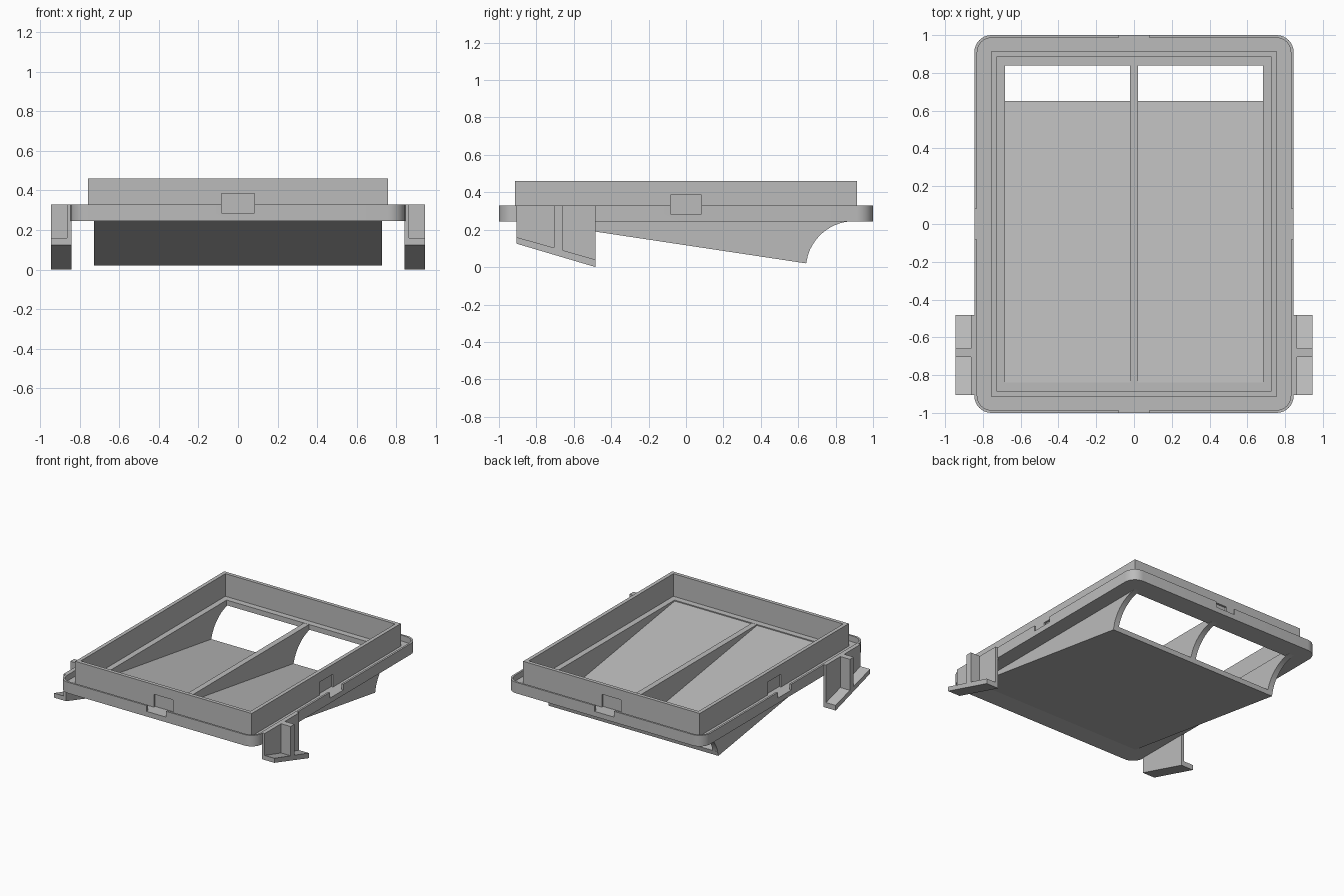
import bpy, bmesh, math

cube = bpy.data.objects.get("Cube")
if cube:
    bpy.data.objects.remove(cube, do_unlink=True)

grey = bpy.data.materials.new("plain grey")
grey.use_nodes = True
grey.diffuse_color = (0.5, 0.5, 0.5, 1)
grey.node_tree.nodes["Principled BSDF"].inputs["Base Color"].default_value = (0.5, 0.5, 0.5, 1)


def finish(bm, name, smooth=False):
    """Turn a bmesh into a named grey object."""
    bmesh.ops.remove_doubles(bm, verts=bm.verts, dist=1e-5)
    bmesh.ops.recalc_face_normals(bm, faces=bm.faces)
    mesh = bpy.data.meshes.new(name)
    bm.to_mesh(mesh)
    bm.free()
    mesh.materials.append(grey)
    obj = bpy.data.objects.new(name, mesh)
    bpy.context.collection.objects.link(obj)
    if smooth:
        shade(obj)
    return obj


def shade(obj):
    bpy.ops.object.select_all(action="DESELECT")
    obj.select_set(True)
    bpy.context.view_layer.objects.active = obj
    bpy.ops.object.shade_smooth_by_angle(angle=math.radians(30))


def prism(name, profile, x0, x1, smooth=False):
    """Extrude a (y, z) profile along x."""
    bm = bmesh.new()
    face = bm.faces.new([bm.verts.new((x0, y, z)) for y, z in profile])
    new = bmesh.ops.extrude_face_region(bm, geom=[face])["geom"]
    bmesh.ops.translate(bm, vec=(x1 - x0, 0, 0),
                        verts=[v for v in new if isinstance(v, bmesh.types.BMVert)])
    return finish(bm, name, smooth)


def box(name, x0, x1, y0, y1, z0, z1):
    return prism(name, [(y0, z0), (y1, z0), (y1, z1), (y0, z1)], x0, x1)


def rounded_loop(bm, hx, hy, r, z, steps=8):
    loop = []
    for i, (sx, sy) in enumerate([(1, 1), (-1, 1), (-1, -1), (1, -1)]):
        for k in range(steps + 1):
            a = math.pi / 2 * (i + k / steps)
            loop.append(bm.verts.new((sx * (hx - r) + r * math.cos(a),
                                      sy * (hy - r) + r * math.sin(a), z)))
    return loop


# Tray: rim, groove, upright wall and inner ledge as one chain of loops
BOTTOM, FLOOR, RIM, TOP = 0.245, 0.285, 0.33, 0.46
sections = [
    (0.845, 1.0, 0.09, BOTTOM), (0.845, 1.0, 0.09, RIM),
    (0.83, 0.985, 0.075, RIM), (0.83, 0.985, 0.075, FLOOR),
    (0.757, 0.913, 0, FLOOR), (0.757, 0.913, 0, TOP),
    (0.728, 0.885, 0, TOP), (0.728, 0.885, 0, FLOOR),
    (0.684, 0.838, 0, FLOOR), (0.684, 0.838, 0, BOTTOM),
]
bm = bmesh.new()
loops = [rounded_loop(bm, *s) for s in sections]
for a, b in zip(loops, loops[1:] + loops[:1]):
    for i in range(len(a)):
        j = (i + 1) % len(a)
        bm.faces.new((a[i], a[j], b[j], b[i]))
# Square corners leave coincident points, which are merged away
bmesh.ops.remove_doubles(bm, verts=bm.verts, dist=1e-5)
tray = finish(bm, "tray")

# Latch notches through the rim and into the wall, one per side
W, Z0, Z1 = 0.083, FLOOR, 0.385
cutters = []
for s in (-1, 1):
    ys, xs = sorted((s * 0.898, s * 1.1)), sorted((s * 0.742, s * 0.95))
    cutters.append(box("notch_cutter", -W, W, *ys, Z0, Z1))
    cutters.append(box("notch_cutter", *xs, -W, W, Z0, Z1))
for c in cutters:
    c.hide_render = True
    c.hide_set(True)
    mod = tray.modifiers.new("notch", "BOOLEAN")
    mod.operation, mod.solver, mod.object = "DIFFERENCE", "EXACT", c
bpy.ops.object.select_all(action="DESELECT")
tray.select_set(True)
bpy.context.view_layer.objects.active = tray
for mod in list(tray.modifiers):
    bpy.ops.object.modifier_apply(modifier=mod.name)
for c in cutters:
    bpy.data.objects.remove(c, do_unlink=True)
shade(tray)

# Chute under the tray: two side walls, a centre rib and a sloping floor
R, CY, CZ = 0.26, 0.9, -0.014
start = math.asin((0.02 - CZ) / R)
arc = []
for k in range(15):
    a = start + (math.pi / 2 - start) * k / 14
    arc.append((CY - R * math.cos(a), CZ + R * math.sin(a)))


def web(top):
    return [(-0.85, top), (-0.85, BOTTOM)] + arc + [(CY, top)]


prism("chute_wall_left", web(0.25), 0.684, 0.727, True)
prism("chute_wall_right", web(0.25), -0.727, -0.684, True)
prism("chute_rib", web(0.284), -0.022, 0.022, True)
prism("chute_floor", [(-0.85, BOTTOM), arc[0], (0.65, 0.054), (-0.85, 0.279)], -0.726, 0.726)

# Side brackets: upright plate, sloping foot and stiffening rib
FRONT, BACK = -0.905, -0.483


def slope(y):
    return 0.125 * (BACK - y) / (BACK - FRONT)


for side, s in (("left", 1), ("right", -1)):
    prism("bracket_plate_" + side,
          [(FRONT, slope(FRONT)), (BACK, 0), (BACK, RIM), (FRONT, RIM)], s * 0.84, s * 0.863)
    prism("bracket_foot_" + side,
          [(FRONT, slope(FRONT)), (BACK, 0), (BACK, 0.04), (FRONT, slope(FRONT) + 0.035)],
          s * 0.85, s * 0.945)
    y0, y1 = -0.705, -0.658
    prism("bracket_rib_" + side,
          [(y0, slope(y0) + 0.01), (y1, slope(y1) + 0.01), (y1, RIM), (y0, RIM)],
          s * 0.85, s * 0.945)
